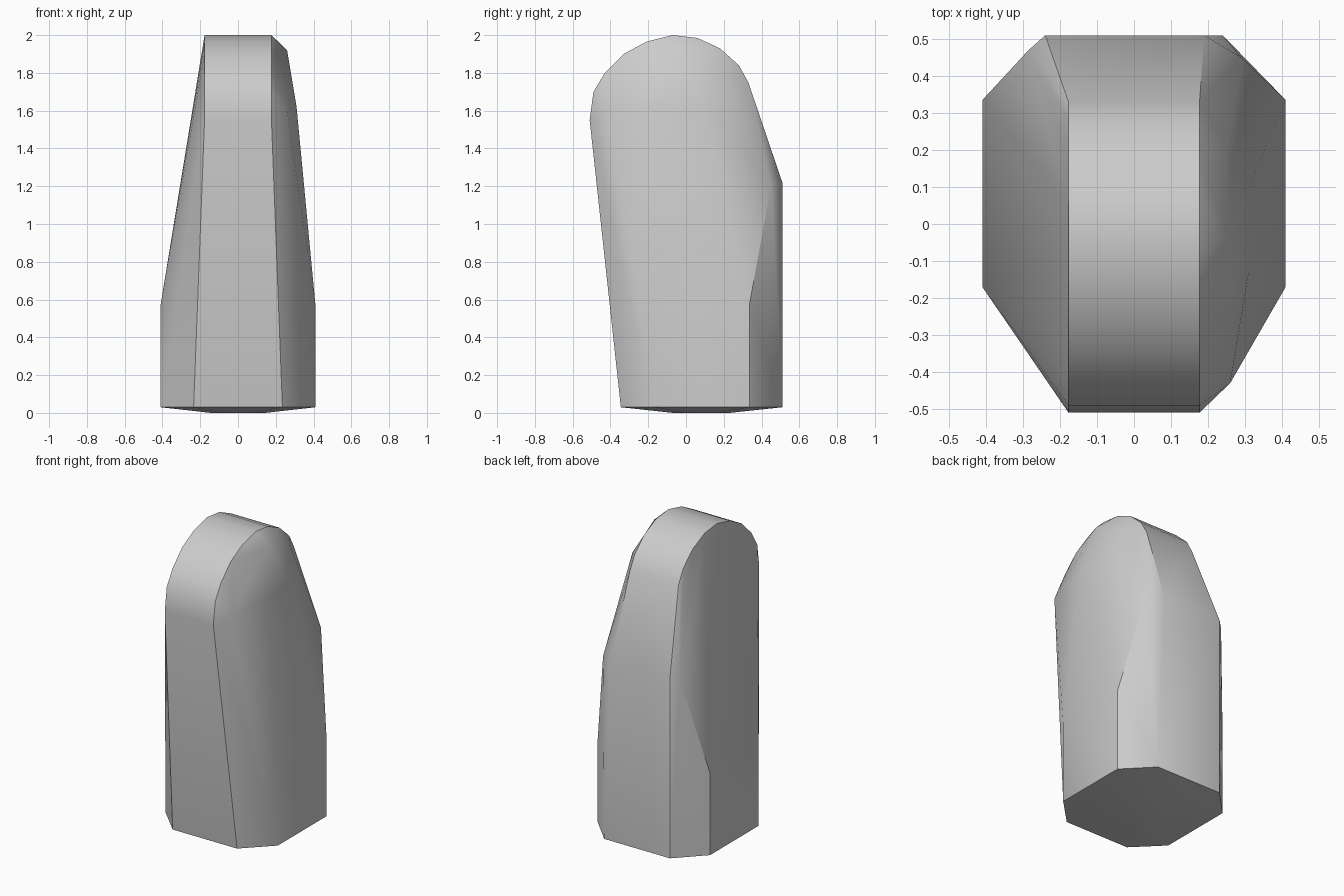
import bpy, bmesh, math

cube = bpy.data.objects.get("Cube")
if cube:
    bpy.data.objects.remove(cube, do_unlink=True)

stone = bpy.data.materials.new("plain grey")
stone.use_nodes = True
GREY = (0.6, 0.6, 0.6, 1)
stone.diffuse_color = GREY
stone.node_tree.nodes["Principled BSDF"].inputs["Base Color"].default_value = GREY

points = []

# Chamfered base outline, mirrored left to right, with short upright sides
half_base = [(0.235, -0.345), (0.41, -0.17), (0.41, 0.335), (0.24, 0.51)]
for side in (-1, 1):
    for x, y in half_base:
        points.append((side * x, y, 0.03))
        points.append((side * x * 0.35, 0.08 + (y - 0.08) * 0.35, 0))
    for x, y in half_base[1:3]:
        points.append((side * x, y, 0.57))

# Rounded crown profile (y, z), extruded across the narrow top
crown = [(-0.51, 1.55), (-0.49, 1.70), (-0.43, 1.80), (-0.33, 1.90),
         (-0.21, 1.965), (-0.07, 2.0), (0.06, 1.985), (0.18, 1.93),
         (0.28, 1.84), (0.33, 1.75)]
for side in (-1, 1):
    points += [(side * 0.177, y, z) for y, z in crown]

# Back shoulders
points += [(-0.24, 0.51, 1.22), (0.19, 0.51, 1.22),
           (-0.285, 0.47, 1.2), (0.29, 0.45, 1.2)]

# Swelling on the left cheek
points += [(0.26, -0.43, 1.6), (0.26, -0.04, 1.92), (0.25, 0.2, 1.8),
           (0.31, -0.13, 1.62), (0.31, 0.1, 1.62)]

# Wrap the outline points in one faceted body
bm = bmesh.new()
for p in points:
    bm.verts.new(p)
hull = bmesh.ops.convex_hull(bm, input=bm.verts)
loose = [v for v in bm.verts if not v.link_faces]
bmesh.ops.delete(bm, geom=loose, context="VERTS")
bmesh.ops.dissolve_limit(bm, angle_limit=math.radians(0.5),
                         verts=bm.verts, edges=bm.edges)
bmesh.ops.recalc_face_normals(bm, faces=bm.faces)
mesh = bpy.data.meshes.new("stone_body")
bm.to_mesh(mesh)
bm.free()
mesh.materials.append(stone)

body = bpy.data.objects.new("stone_body", mesh)
bpy.context.collection.objects.link(body)
bpy.ops.object.select_all(action="DESELECT")
body.select_set(True)
bpy.context.view_layer.objects.active = body
bpy.ops.object.shade_smooth_by_angle(angle=math.radians(32))
